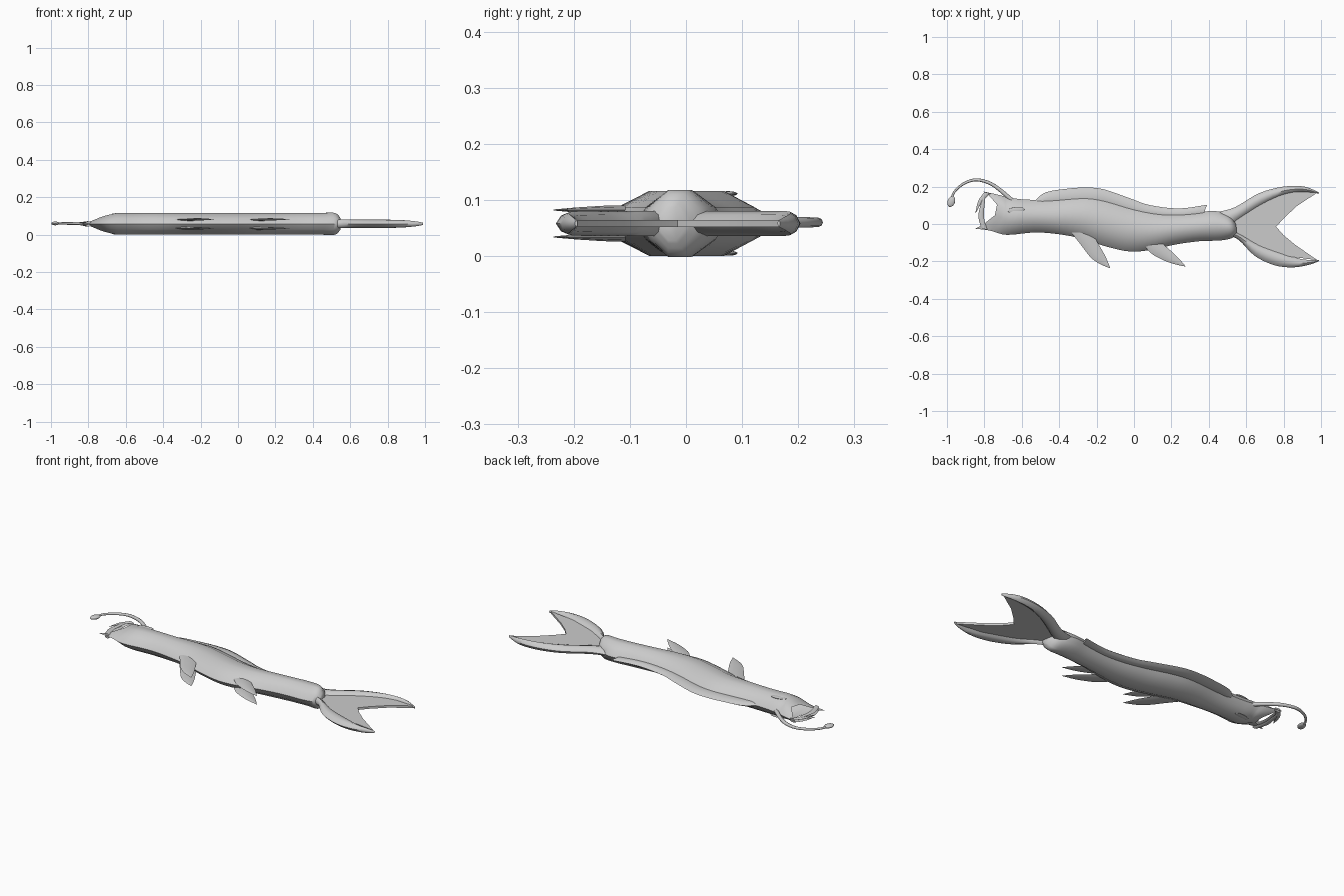
import bpy, math
from mathutils import Vector

if "Cube" in bpy.data.objects:
    bpy.data.objects.remove(bpy.data.objects["Cube"])

MID = 0.058          # height of the symmetry plane
ROUND = [(-1, 0), (-.78, .5), (-.28, 1), (.28, 1), (.78, .5), (1, 0)]
DIAMOND = [(-1, 0), (-.6, .7), (0, 1), (.6, .7), (1, 0)]


def smooth_rows(rows, n):
    """Catmull-Rom interpolation of station rows."""
    out = []
    for i in range(len(rows) - 1):
        p = [Vector(rows[max(0, min(len(rows) - 1, i + k))]) for k in (-1, 0, 1, 2)]
        for j in range(n):
            t = j / n
            out.append(.5 * (2 * p[1] + (p[2] - p[0]) * t
                             + (2 * p[0] - 5 * p[1] + 4 * p[2] - p[3]) * t * t
                             + (3 * p[1] - p[0] - 3 * p[2] + p[3]) * t ** 3))
    out.append(Vector(rows[-1]))
    return out


def finish(name, verts, faces, angle=50):
    me = bpy.data.meshes.new(name)
    me.from_pydata(verts, [], faces)
    ob = bpy.data.objects.new(name, me)
    bpy.context.collection.objects.link(ob)
    bpy.ops.object.select_all(action='DESELECT')
    ob.select_set(True)
    bpy.context.view_layer.objects.active = ob
    bpy.ops.object.mode_set(mode='EDIT')
    bpy.ops.mesh.select_all(action='SELECT')
    bpy.ops.mesh.normals_make_consistent(inside=False)
    bpy.ops.object.mode_set(mode='OBJECT')
    bpy.ops.object.shade_smooth_by_angle(angle=math.radians(angle))
    return ob


def loft(name, rows, profile=DIAMOND, z=MID, n=4, height=None):
    """Rows: top x, top y, bottom x, bottom y, half thickness, forward bow."""
    ring = profile + [(v, -h) for v, h in profile[-2:0:-1]]
    k, verts, faces = len(ring), [], []
    data = smooth_rows([r if len(r) == 6 else (*r, 0) for r in rows], n)
    for tx, ty, bx, by, h, bow in data:
        for v, s in ring:
            f = (v + 1) / 2
            x = bx + (tx - bx) * f + bow * (1 - v * v)
            y = by + (ty - by) * f
            hz = h * (height(x) if height else 1)
            verts.append((x, y, z + s * hz))
    for i in range(len(data) - 1):
        for j in range(k):
            a, b = i * k + j, i * k + (j + 1) % k
            faces.append((a, b, b + k, a + k))
    faces.append(tuple(range(len(verts) - k, len(verts))))
    if not height:
        faces.append(tuple(range(k)))
    return finish(name, verts, faces)


def head_taper(x):
    pts = [(-.85, .06), (-.80, .22), (-.77, .38), (-.72, .7), (-.65, 1)]
    if x <= pts[0][0]:
        return pts[0][1]
    for (x0, a), (x1, b) in zip(pts, pts[1:]):
        if x <= x1:
            return a + (b - a) * (x - x0) / (x1 - x0)
    return 1


# Body with an open, bowed mouth
H = .058
loft("body", [
    (-.81, .175, -.85, -.025, H, .10), (-.72, .155, -.77, -.035, H, .05),
    (-.66, .14, -.68, -.058, H, 0), (-.57, .13, -.53, -.045, H, 0),
    (-.45, .132, -.40, -.055, H, 0), (-.265, .147, -.28, -.078, H, 0),
    (-.15, .13, -.15, -.12, H, 0), (-.02, .092, -.02, -.147, H, 0),
    (.10, .065, .10, -.137, H, 0), (.20, .055, .22, -.11, H, 0),
    (.33, .06, .35, -.092, H, 0), (.43, .07, .46, -.088, H, 0),
    (.51, .045, .525, -.075, H, 0), (.545, 0, .55, -.05, .03, 0)],
    ROUND, height=head_taper)

# Dorsal fin
loft("dorsal_fin", [
    (-.53, .125, -.52, .09, .01), (-.47, .17, -.46, .09, .014), (-.345, .19, -.34, .09, .014),
    (-.25, .195, -.25, .09, .014), (-.16, .185, -.16, .09, .014), (-.02, .137, -.03, .05, .014),
    (.08, .102, .07, .03, .014), (.24, .083, .23, .02, .014), (.39, .103, .365, .03, .008)])

# Tail lobes and the web between them
loft("upper_tail_lobe", [
    (.45, .065, .50, -.02, .022), (.54, .09, .57, .03, .022), (.67, .165, .69, .105, .022),
    (.80, .20, .80, .155, .022), (.91, .20, .90, .172, .018), (.99, .168, .988, .163, .006)])
loft("lower_tail_lobe", [
    (.52, -.03, .50, -.06, .022), (.58, -.06, .56, -.085, .022), (.67, -.11, .645, -.17, .022),
    (.78, -.15, .75, -.22, .022), (.885, -.185, .85, -.232, .020), (.95, -.193, .94, -.217, .014),
    (.99, -.193, .99, -.198, .006)])
web = [(.54, .03), (.68, .125), (.80, .175), (.98, .168), (.87, .095), (.80, .03), (.76, -.015),
       (.80, -.06), (.86, -.11), (.98, -.193), (.80, -.17), (.66, -.13), (.54, -.06)]
m = len(web)
finish("tail_web", [(x, y, MID + s * .006) for s in (-1, 1) for x, y in web],
       [tuple(range(m)), tuple(range(m, 2 * m))]
       + [(i, (i + 1) % m, (i + 1) % m + m, i + m) for i in range(m)], 30)

# Paired parts mirrored across the middle plane
for side, s in (("left", 1), ("right", -1)):
    loft(f"{side}_front_fin", [
        (-.22, -.05, -.34, -.04, .008), (-.20, -.09, -.285, -.11, .008),
        (-.165, -.15, -.235, -.175, .006), (-.145, -.19, -.19, -.21, .004),
        (-.127, -.235, -.13, -.236, .001)], z=MID + s * .024)
    loft(f"{side}_rear_fin", [
        (.14, -.09, .03, -.085, .008), (.165, -.115, .09, -.155, .008),
        (.21, -.155, .15, -.19, .006), (.245, -.19, .21, -.213, .004),
        (.275, -.225, .273, -.227, .001)], z=MID + s * .024)
    # Teeth
    loft(f"{side}_upper_tooth", [
        (-.765, .165, -.80, .17, .005), (-.81, .12, -.832, .125, .004),
        (-.845, .06, -.848, .06, .001)], z=MID + s * .006)
    loft(f"{side}_lower_tooth", [
        (-.785, -.03, -.815, -.025, .006), (-.803, .04, -.832, .04, .005),
        (-.798, .11, -.818, .11, .004), (-.797, .165, -.80, .165, .001)], z=MID + s * .008)
    # Eyes
    bpy.ops.mesh.primitive_uv_sphere_add(segments=24, ring_count=12, radius=1,
                                         location=(-.63, .075, MID + s * .053))
    eye = bpy.context.object
    eye.name = f"{side}_eye"
    eye.scale = (.045, .016, .0045)
    eye.rotation_euler = (0, 0, .12)
    bpy.ops.object.shade_smooth()

# Lure stalk and bulb
path = smooth_rows([(-.64, .115, .012), (-.72, .185, .010), (-.78, .222, .009), (-.85, .236, .008),
                    (-.915, .213, .007), (-.96, .172, .006), (-.975, .135, .006)], 5)
cu = bpy.data.curves.new("lure_stalk", 'CURVE')
cu.dimensions = '3D'
cu.bevel_depth = 1
cu.bevel_resolution = 2
cu.use_fill_caps = True
sp = cu.splines.new('POLY')
sp.points.add(len(path) - 1)
for p, (x, y, r) in zip(sp.points, path):
    p.co = (x, y, MID + .002, 1)
    p.radius = r
bpy.context.collection.objects.link(bpy.data.objects.new("lure_stalk", cu))
bpy.ops.mesh.primitive_uv_sphere_add(segments=20, ring_count=12, radius=1,
                                     location=(-.977, .12, MID + .002))
bulb = bpy.context.object
bulb.name = "lure_bulb"
bulb.scale = (.020, .030, .010)
bulb.rotation_euler = (0, 0, -.35)
bpy.ops.object.shade_smooth()
